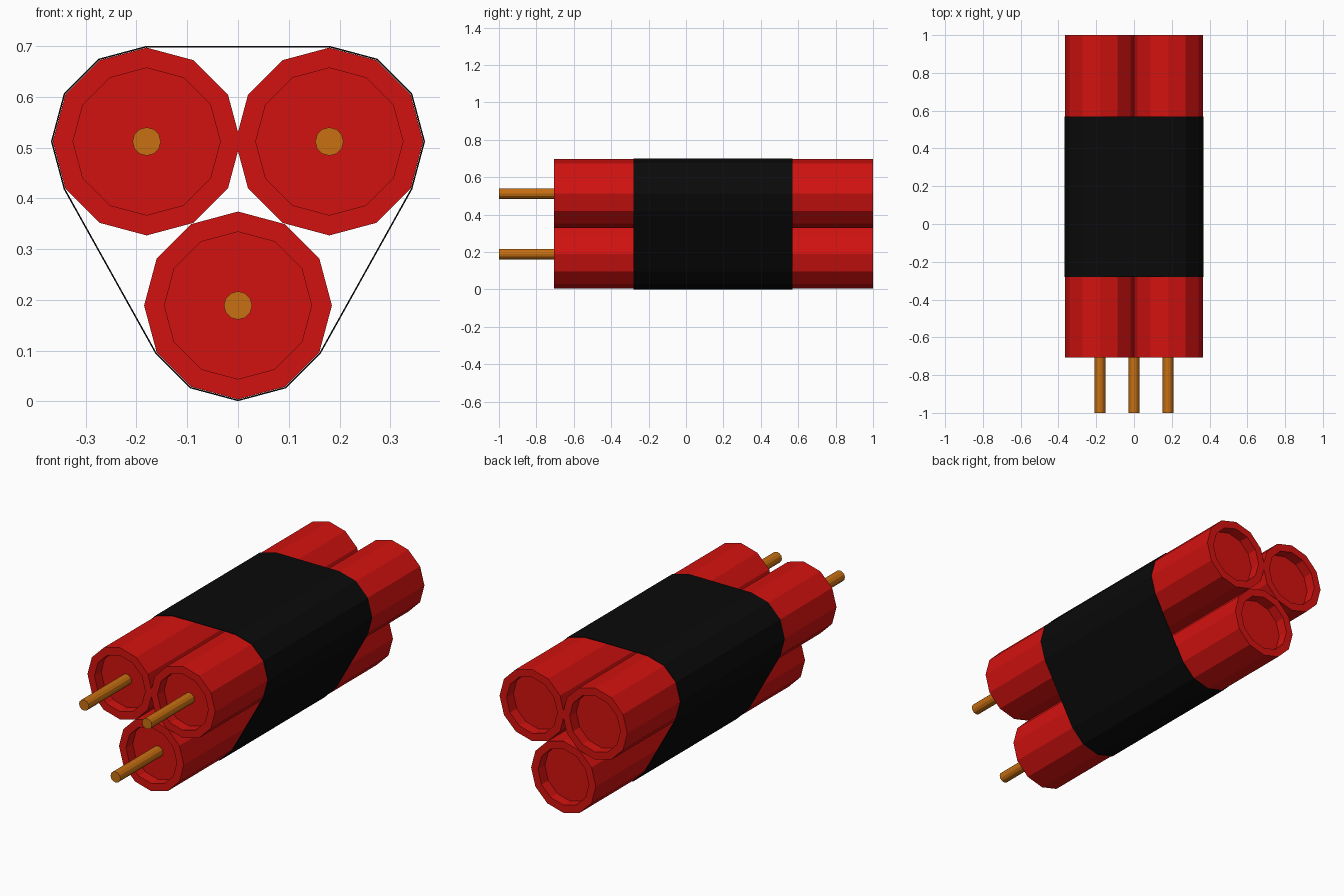
import bpy, bmesh
from math import cos, sin, tau
from mathutils import Vector

if "Cube" in bpy.data.objects:
    bpy.data.objects.remove(bpy.data.objects["Cube"])

CENTRES = [(-0.18, 0.512), (0.18, 0.512), (0.0, 0.189)]
R = 0.185


def material(name, rgb):
    m = bpy.data.materials.new(name)
    m.diffuse_color = (*rgb, 1)
    m.use_nodes = True
    m.node_tree.nodes["Principled BSDF"].inputs["Base Color"].default_value = m.diffuse_color
    return m


def ring(cx, cz, r, n=12):
    return [(cx + r * cos(tau * i / n), cz + r * sin(tau * i / n)) for i in range(n)]


def loft(name, sections, mat, caps=True):
    """Bridge (y, outline) sections; cap the ends or close into a tube wall."""
    bm = bmesh.new()
    loops = [[bm.verts.new((x, y, z)) for x, z in pts] for y, pts in sections]
    pairs = list(zip(loops, loops[1:]))
    if caps:
        bm.faces.new(loops[0])
        bm.faces.new(loops[-1])
    else:
        pairs.append((loops[-1], loops[0]))
    for a, b in pairs:
        for i in range(len(a)):
            j = (i + 1) % len(a)
            bm.faces.new((a[i], a[j], b[j], b[i]))
    bmesh.ops.recalc_face_normals(bm, faces=bm.faces)
    me = bpy.data.meshes.new(name)
    bm.to_mesh(me)
    bm.free()
    me.materials.append(mat)
    ob = bpy.data.objects.new(name, me)
    bpy.context.collection.objects.link(ob)
    return ob


def hull(points):
    """Convex outline around all points (monotone chain)."""
    pts = sorted((round(x, 5), round(z, 5)) for x, z in points)

    def half(seq):
        out = []
        for p in seq:
            while len(out) > 1 and (Vector(out[-1]) - Vector(out[-2])).cross(
                    Vector(p) - Vector(out[-2])) <= 1e-6:
                out.pop()
            out.append(p)
        return out[:-1]
    return half(pts) + half(pts[::-1])


red = material("red_paper", (0.65, 0.006, 0.005))
orange = material("orange_fuse", (0.57, 0.16, 0.006))
black = material("black_tape", (0.003, 0.003, 0.003))

# Sticks with recessed ends, each with a fuse at the front
front, back, depth, inner = -0.707, 1.0, 0.055, 0.145
for k, (cx, cz) in enumerate(CENTRES, 1):
    profile = [(front + depth, inner), (front, inner), (front, R),
               (back, R), (back, inner), (back - depth, inner)]
    loft(f"stick_{k}", [(y, ring(cx, cz, r)) for y, r in profile], red)
    loft(f"fuse_{k}", [(y, ring(cx, cz, 0.028)) for y in (-1.0, front + depth + 0.01)], orange)

# Thin tape band stretched around the bundle
outer, lining = (hull([p for c in CENTRES for p in ring(*c, r)]) for r in (0.1885, 0.1856))
loft("tape_band", [(-0.28, lining), (-0.28, outer), (0.57, outer), (0.57, lining)], black, caps=False)
